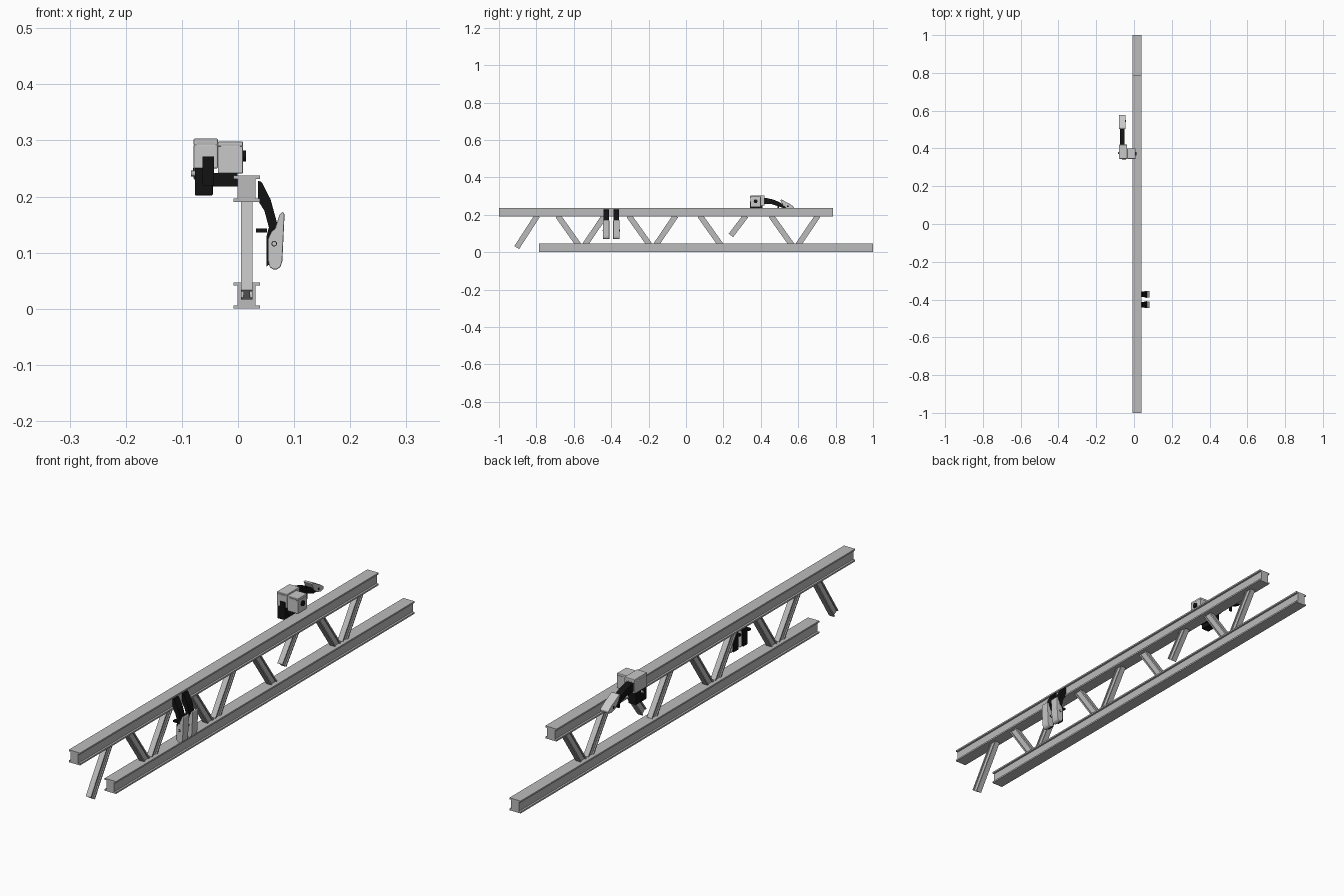
import bpy, bmesh, math
from mathutils import Vector, Matrix

if "Cube" in bpy.data.objects:
    bpy.data.objects.remove(bpy.data.objects["Cube"])


def material(name, value):
    m = bpy.data.materials.new(name)
    m.use_nodes = True
    col = (value, value, value, 1)
    m.diffuse_color = col
    m.node_tree.nodes["Principled BSDF"].inputs["Base Color"].default_value = col
    return m


steel = material("steel grey", 0.5)
light = material("light grey", 0.58)
black = material("black", 0.006)
CX = 0.0155


def finish(name, bm, mat, bevel=0):
    bmesh.ops.recalc_face_normals(bm, faces=bm.faces)
    me = bpy.data.meshes.new(name)
    bm.to_mesh(me)
    bm.free()
    me.materials.append(mat)
    ob = bpy.data.objects.new(name, me)
    bpy.context.collection.objects.link(ob)
    if bevel:
        mod = ob.modifiers.new("bevel", "BEVEL")
        mod.width, mod.segments = bevel, 2
    return ob


def prism(name, outline, start, end, mat, frame=None, bevel=0):
    """Extrude an outline (u, v) from start to end along the frame's third axis."""
    bm = bmesh.new()
    face = bm.faces.new([bm.verts.new((u, v, start)) for u, v in outline])
    new = bmesh.ops.extrude_face_region(bm, geom=[face])["geom"]
    bmesh.ops.translate(bm, vec=(0, 0, end - start),
                        verts=[v for v in new if isinstance(v, bmesh.types.BMVert)])
    if frame:
        bm.transform(frame)
    return finish(name, bm, mat, bevel)


def box(name, low, high, mat, bevel=0):
    (x0, y0, z0), (x1, y1, z1) = low, high
    return prism(name, [(x0, y0), (x1, y0), (x1, y1), (x0, y1)], z0, z1, mat, None, bevel)


def pin(name, center, axis, radius, length, mat):
    bm = bmesh.new()
    bmesh.ops.create_cone(bm, cap_ends=True, segments=20, radius1=radius,
                          radius2=radius, depth=length)
    bm.transform(Matrix.Translation(center)
                 @ Vector(axis).to_track_quat('Z', 'Y').to_matrix().to_4x4())
    return finish(name, bm, mat)


def axes(u, v, w, origin=(0, 0, 0)):
    m = Matrix((u, v, w)).transposed().to_4x4()
    return Matrix.Translation(origin) @ m


def beam(name, start, end, half_w, half_h, web, flange, mat):
    """Grooved I section between two points, grooves on the x sides."""
    inner = half_h - flange
    right = [(half_w, -half_h), (half_w, -inner), (web, -inner),
             (web, inner), (half_w, inner), (half_w, half_h)]
    outline = right + [(-u, -v) for u, v in right]
    start, end = Vector(start), Vector(end)
    w = (end - start).normalized()
    u = Vector((1, 0, 0))
    return prism(name, outline, 0, (end - start).length, mat, axes(u, w.cross(u), w, start))


# Two long chords, staggered lengthwise
beam("upper_chord", (CX, -1, 0.2135), (CX, 0.785, 0.2135), 0.0235, 0.0235, 0.016, 0.006, steel)
beam("lower_chord", (CX, -0.785, 0.0235), (CX, 1, 0.0235), 0.0235, 0.0235, 0.016, 0.006, steel)

# Diagonal braces: each runs from the upper chord down to its lower end
PITCH = 0.38
braces = [(-0.685 + PITCH * i, -0.575 + PITCH * i, 0.04) for i in range(4)]
braces += [(-0.435 + PITCH * i, -0.54 + PITCH * i, 0.04) for i in range(4)]
braces[6] = (0.32, 0.24, 0.09)
braces.append((-0.795, -0.905, 0.025))
for top, bottom, low in braces:
    beam("brace", (CX, top, 0.195), (CX, bottom, low), 0.0105, 0.015, 0.006, 0.005, steel)

# Twin hanging latches: u = outward, v = up, extruded along y
ARM = [(0.036, 0.228), (0.042, 0.226), (0.058, 0.195), (0.069, 0.155), (0.073, 0.13),
       (0.068, 0.09), (0.051, 0.075), (0.051, 0.13), (0.055, 0.145), (0.047, 0.175), (0.036, 0.192)]
HANDLE = [(0.080, 0.173), (0.083, 0.168), (0.079, 0.085), (0.076, 0.075), (0.070, 0.070),
          (0.062, 0.070), (0.056, 0.075), (0.054, 0.085), (0.054, 0.125), (0.060, 0.138),
          (0.066, 0.142), (0.074, 0.168)]


def latch(frame, half):
    prism("latch_arm", ARM, -half * 0.85, half * 0.85, black, frame)
    prism("latch_handle", HANDLE, -half, half, light, frame, 0.002)
    peg = [(0.032, 0.136), (0.052, 0.136), (0.052, 0.143), (0.032, 0.143)]
    prism("latch_peg", peg, -half * 0.4, half * 0.4, black, frame)
    axis = frame.to_3x3() @ Vector((0, 0, 1))
    center = frame @ Vector((0.0645, 0.116, 0))
    pin("latch_pin_rim", center, axis, 0.005, half * 2 + 0.002, black)
    pin("latch_pin", center, axis, 0.0035, half * 2 + 0.003, light)


for y in (-0.427, -0.372):
    latch(axes((1, 0, 0), (0, 0, 1), (0, -1, 0), (0, y, 0)), 0.017)

# Upper clamp: L-shaped housing straddling the chord edge
box("clamp_housing_outer", (-0.079, 0.345, 0.25), (-0.036, 0.42, 0.293), light, 0.002)
box("clamp_lid_outer", (-0.079, 0.345, 0.291), (-0.036, 0.42, 0.303), light, 0.002)
box("clamp_housing_inner", (-0.036, 0.345, 0.241), (0.009, 0.40, 0.29), light, 0.002)
box("clamp_lid_inner", (-0.036, 0.345, 0.289), (0.009, 0.40, 0.298), light, 0.002)
box("lid_seam_outer", (-0.074, 0.343, 0.292), (-0.040, 0.346, 0.298), steel)
box("lid_seam_inner", (-0.030, 0.343, 0.289), (0.004, 0.346, 0.294), steel)

# Clamp jaw and fittings
box("jaw_post", (-0.063, 0.342, 0.22), (-0.043, 0.40, 0.271), black)
box("jaw_block", (-0.077, 0.345, 0.202), (-0.045, 0.41, 0.252), black, 0.002)
box("jaw_bar", (-0.045, 0.36, 0.218), (-0.001, 0.39, 0.242), black)
pin("jaw_knob", (-0.080, 0.375, 0.241), (1, 0, 0), 0.005, 0.008, steel)
pin("clamp_knob", (0.009, 0.372, 0.272), (1, 0, 0), 0.010, 0.01, black)

# Curved arm of the upper clamp, reaching backwards and down; u = y, v = z
top_arc = [(0.40, 0.287), (0.43, 0.290), (0.465, 0.282), (0.50, 0.268), (0.53, 0.248), (0.545, 0.236)]
low_arc = [(0.52, 0.236), (0.49, 0.247), (0.455, 0.258), (0.40, 0.258)]
side = axes((0, 1, 0), (0, 0, 1), (1, 0, 0))
prism("clamp_arm", top_arc + low_arc, -0.075, -0.049, black, side)
handle = [(0.503, 0.280), (0.512, 0.281), (0.555, 0.258), (0.577, 0.243), (0.575, 0.234),
          (0.560, 0.230), (0.535, 0.236), (0.518, 0.252)]
prism("clamp_handle", handle, -0.079, -0.044, light, side, 0.002)
pin("clamp_pin_rim", (-0.0615, 0.545, 0.246), (1, 0, 0), 0.005, 0.037, black)
box("arm_peg", (-0.067, 0.49, 0.222), (-0.057, 0.497, 0.252), black)
